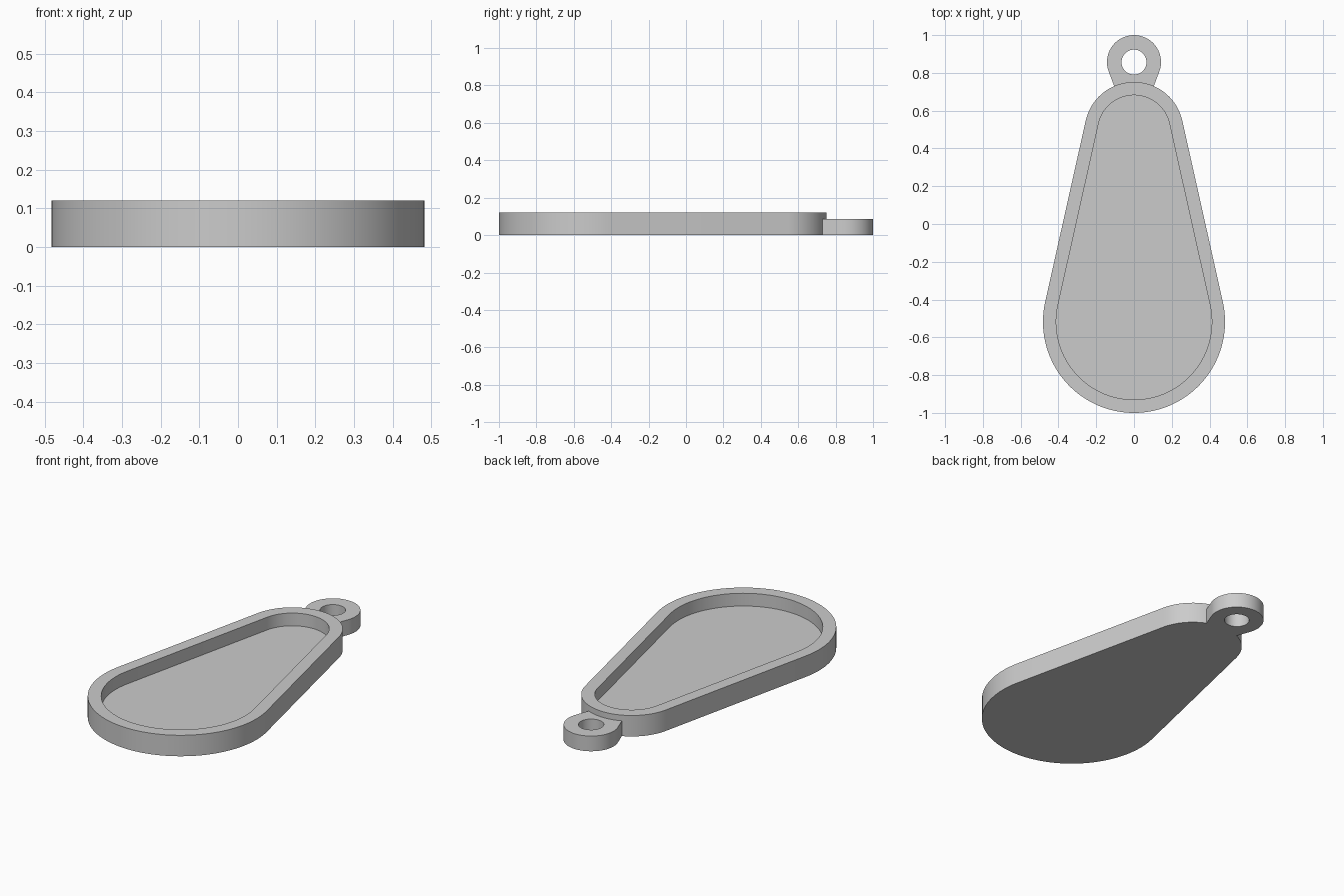
import bpy, bmesh
from math import sin, cos, asin, acos, atan2, pi, radians
from mathutils import Vector

if "Cube" in bpy.data.objects:
    bpy.data.objects.remove(bpy.data.objects["Cube"])

grey = bpy.data.materials.new("plain_grey")
grey.use_nodes = True
grey.diffuse_color = (0.6, 0.6, 0.6, 1)
grey.node_tree.nodes["Principled BSDF"].inputs["Base Color"].default_value = (0.6, 0.6, 0.6, 1)


def arc(cy, r, a0, a1, n):
    """Points on an arc centred on the y axis."""
    return [Vector((r * cos(a0 + (a1 - a0) * i / n), cy + r * sin(a0 + (a1 - a0) * i / n)))
            for i in range(n + 1)]


def loft(name, loops, closed):
    """Skin a stack of (outline, z) loops; cap the ends or join them into a ring."""
    bm = bmesh.new()
    rows = [[bm.verts.new((p.x, p.y, z)) for p in pts] for pts, z in loops]
    pairs = list(zip(rows, rows[1:]))
    if closed:
        pairs.append((rows[-1], rows[0]))
    else:
        bm.faces.new(rows[0])
        bm.faces.new(rows[-1])
    for a, b in pairs:
        for i in range(len(a)):
            j = (i + 1) % len(a)
            bm.faces.new((a[i], a[j], b[j], b[i]))
    bmesh.ops.recalc_face_normals(bm, faces=bm.faces[:])
    mesh = bpy.data.meshes.new(name)
    bm.to_mesh(mesh)
    bm.free()
    mesh.materials.append(grey)
    ob = bpy.data.objects.new(name, mesh)
    bpy.context.collection.objects.link(ob)
    bpy.ops.object.select_all(action='DESELECT')
    ob.select_set(True)
    bpy.context.view_layer.objects.active = ob
    bpy.ops.object.shade_smooth_by_angle(angle=radians(30))
    return ob


# Teardrop tray: two circles joined by their tangents, with a raised rim
BIG_Y, BIG_R, SMALL_Y, SMALL_R = -0.518, 0.482, 0.49, 0.262
RIM, HEIGHT, FLOOR = 0.07, 0.12, 0.047
tilt = asin((BIG_R - SMALL_R) / (SMALL_Y - BIG_Y))


def teardrop(inset):
    return (arc(SMALL_Y, SMALL_R - inset, tilt, pi - tilt, 40)
            + arc(BIG_Y, BIG_R - inset, pi - tilt, 2 * pi + tilt, 64))


outer, inner = teardrop(0), teardrop(RIM)
loft("tray", [(outer, 0), (outer, HEIGHT), (inner, HEIGHT), (inner, FLOOR)], False)

# Hanging loop: round eyelet whose flared foot follows the tray's end
EYE_Y, EYE_R, HOLE_R, TAB_HEIGHT = 0.857, 0.143, 0.066, 0.087
foot_angle = acos(0.105 / SMALL_R)
foot = arc(SMALL_Y, SMALL_R, pi - foot_angle, foot_angle, 12)
centre = Vector((0, EYE_Y))
to_foot = foot[-1] - centre
touch = atan2(to_foot.y, to_foot.x) + acos(EYE_R / to_foot.length)
eye = arc(EYE_Y, EYE_R, touch, pi - touch, 48)
right_side = [foot[-1].lerp(eye[0], t / 5) for t in range(1, 5)]
left_side = [eye[-1].lerp(foot[0], t / 5) for t in range(1, 5)]
tab = foot + right_side + eye + left_side
hole = [centre + (p - centre).normalized() * HOLE_R for p in tab]
loft("hanging_loop", [(tab, 0), (tab, TAB_HEIGHT), (hole, TAB_HEIGHT), (hole, 0)], True)
